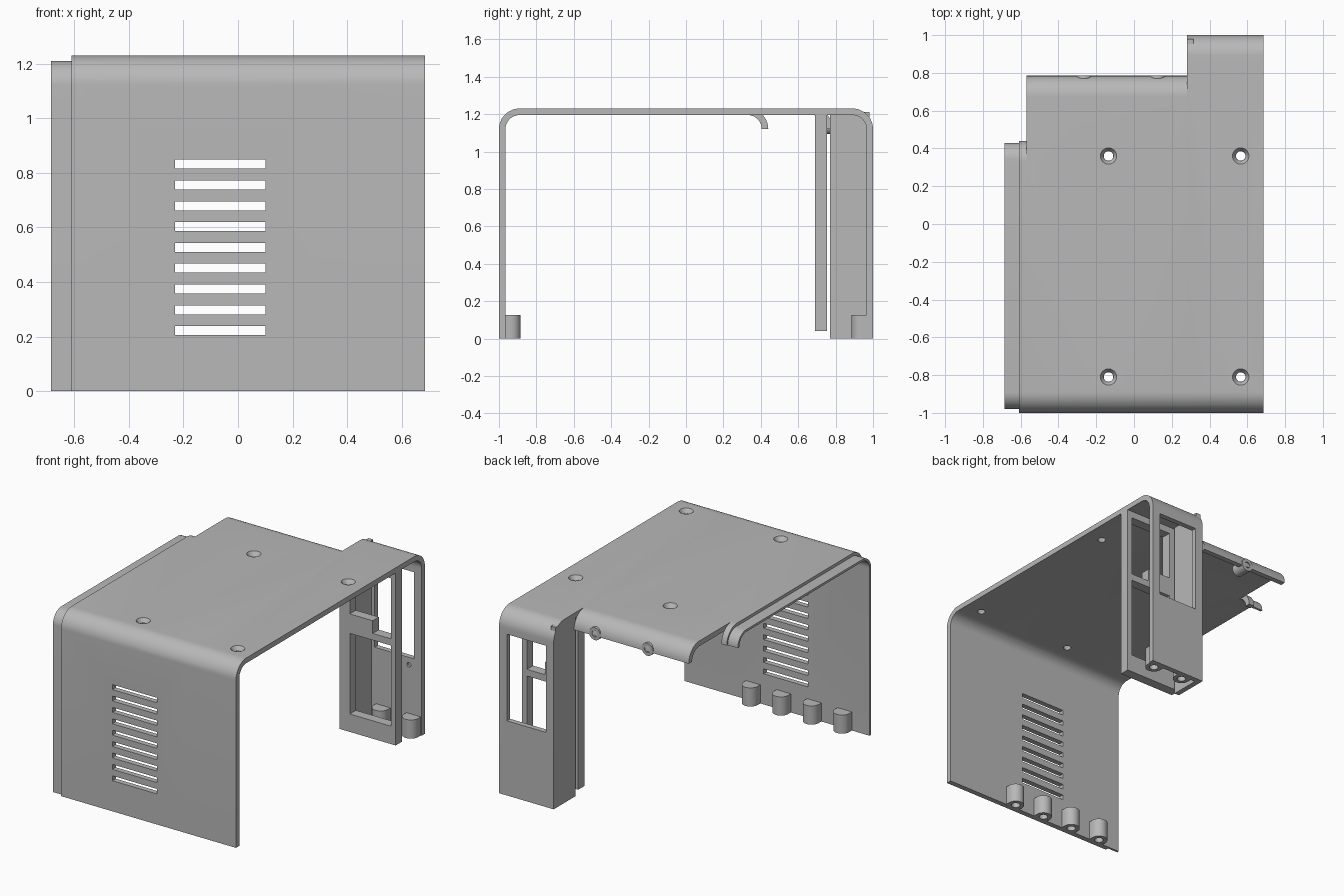
import bpy, bmesh, math
from mathutils import Matrix

if "Cube" in bpy.data.objects:
    bpy.data.objects.remove(bpy.data.objects["Cube"])

grey = bpy.data.materials.new("plain grey")
grey.use_nodes = True
GREY = (0.48, 0.48, 0.48, 1)
grey.diffuse_color = GREY
grey.node_tree.nodes["Principled BSDF"].inputs["Base Color"].default_value = GREY

TOP, RADIUS, WALL = 1.23, 0.11, 0.035
BEND_Z = TOP - RADIUS


def make(name, bm):
    bmesh.ops.recalc_face_normals(bm, faces=bm.faces)
    mesh = bpy.data.meshes.new(name)
    bm.to_mesh(mesh)
    bm.free()
    mesh.materials.append(grey)
    obj = bpy.data.objects.new(name, mesh)
    bpy.context.collection.objects.link(obj)
    return obj


def box(name, x, y, z):
    bm = bmesh.new()
    bmesh.ops.create_cube(bm, size=1)
    for v in bm.verts:
        for i, (lo, hi) in enumerate((x, y, z)):
            v.co[i] = lo if v.co[i] < 0 else hi
    return make(name, bm)


def cylinder(name, centre, r, length, axis="Z", r2=None):
    bm = bmesh.new()
    bmesh.ops.create_cone(bm, cap_ends=True, segments=32, radius1=r,
                          radius2=r if r2 is None else r2, depth=length)
    if axis == "Y":
        bm.transform(Matrix.Rotation(math.pi / 2, 4, "X"))
    bm.transform(Matrix.Translation(centre))
    return make(name, bm)


def extrude(name, points, offset, to_3d):
    bm = bmesh.new()
    face = bm.faces.new([bm.verts.new(to_3d(p)) for p in points])
    new = bmesh.ops.extrude_face_region(bm, geom=[face])["geom"]
    bmesh.ops.translate(bm, vec=offset,
                        verts=[v for v in new if isinstance(v, bmesh.types.BMVert)])
    return make(name, bm)


def combine(obj, other, operation):
    mod = obj.modifiers.new("combine", "BOOLEAN")
    mod.operation, mod.object, mod.solver = operation, other, "EXACT"
    bpy.ops.object.select_all(action="DESELECT")
    bpy.context.view_layer.objects.active = obj
    obj.select_set(True)
    bpy.ops.object.modifier_apply(modifier=mod.name)
    bpy.data.objects.remove(other)


def smooth(obj):
    bpy.ops.object.select_all(action="DESELECT")
    bpy.context.view_layer.objects.active = obj
    obj.select_set(True)
    bpy.ops.object.shade_smooth_by_angle(angle=math.radians(30))


def bent_path(front, back, r, foot):
    # front wall, roof and rear bend as one line in y and z
    path = [(front, 0)]
    for cy, start in ((front + r, math.pi), (back - r, math.pi / 2)):
        for i in range(13):
            a = start - i * math.pi / 24
            path.append((cy + r * math.cos(a), BEND_Z + r * math.sin(a)))
    return path + [(back, 0)] if foot else path


def bent_sheet(name, x0, x1, back, inset=0, foot=False):
    r, r_in = RADIUS - inset, RADIUS - WALL
    outer = bent_path(-1 + inset, back, r, foot)
    inner = bent_path(-1 + WALL, back - r + r_in, r_in, foot)
    return extrude(name, outer + inner[::-1], (x1 - x0, 0, 0),
                   lambda p: (x0, p[0], p[1]))


# Bent cover with stepped rear edge, inset lip and rear leg
cover = bent_sheet("cover", -0.57, 0.28, 0.785)
for part in (bent_sheet("leg_sheet", 0.28, 0.685, 1, foot=True),
             bent_sheet("edge_strip", -0.61, -0.57, 0.44),
             bent_sheet("lip", -0.685, -0.61, 0.43, inset=0.02),
             box("leg_side", (0.28, 0.315), (0.77, 0.98), (0, 1.21))):
    combine(cover, part, "UNION")

# Vent slots
for i in range(9):
    z = 0.205 + i * 0.0763
    combine(cover, box("slot", (-0.23, 0.1), (-1.1, -0.9), (z, z + 0.033)), "DIFFERENCE")

# Countersunk roof holes
for x in (-0.135, 0.565):
    for y in (-0.81, 0.36):
        combine(cover, cylinder("hole", (x, y, 1.2), 0.025, 0.2), "DIFFERENCE")
        combine(cover, cylinder("sink", (x, y, 1.222), 0.026, 0.036, r2=0.05), "DIFFERENCE")

# Rear window and small blind hole in the leg
combine(cover, box("window", (0.337, 0.627), (0.9, 1.1), (0.5, 1.08)), "DIFFERENCE")
combine(cover, cylinder("pin_hole", (0.59, 0.965, 0.45), 0.015, 0.03, "Y"), "DIFFERENCE")
smooth(cover)

# Inner panel with two openings and a raised step on the crossbar
panel = box("inner_panel", (0.27, 0.685), (0.69, 0.755), (0.04, 1.195))
for z in ((0.16, 0.7), (0.745, 1.15)):
    combine(panel, box("opening", (0.345, 0.65), (0.6, 0.8), z), "DIFFERENCE")
box("crossbar_step", (0.345, 0.515), (0.69, 0.755), (0.72, 0.83))


# Screw posts along the bottom of the walls
def post(name, x, side):
    r, cy = 0.053, 0.937
    arc = [(r * math.cos(i * math.pi / 16), cy - r * math.sin(i * math.pi / 16))
           for i in range(17)]
    outline = arc + [(-r, 0.967), (r, 0.967)]
    obj = extrude(name, outline, (0, 0, 0.125),
                  lambda p: (x + p[0], side * p[1], 0))
    combine(obj, cylinder("bore", (x, side * cy, 0), 0.027, 0.18), "DIFFERENCE")
    smooth(obj)


for i in range(4):
    post("front_post", 0.178 - i * 0.226, -1)
for x in (0.4, 0.625):
    post("rear_post", x, 1)

# Ring bosses under the rear edge of the roof
for x in (0.125, -0.265):
    ring = cylinder("ring_boss", (x, 0.739, 1.135), 0.042, 0.096, "Y")
    combine(ring, cylinder("bore", (x, 0.739, 1.135), 0.021, 0.2, "Y"), "DIFFERENCE")
    smooth(ring)
